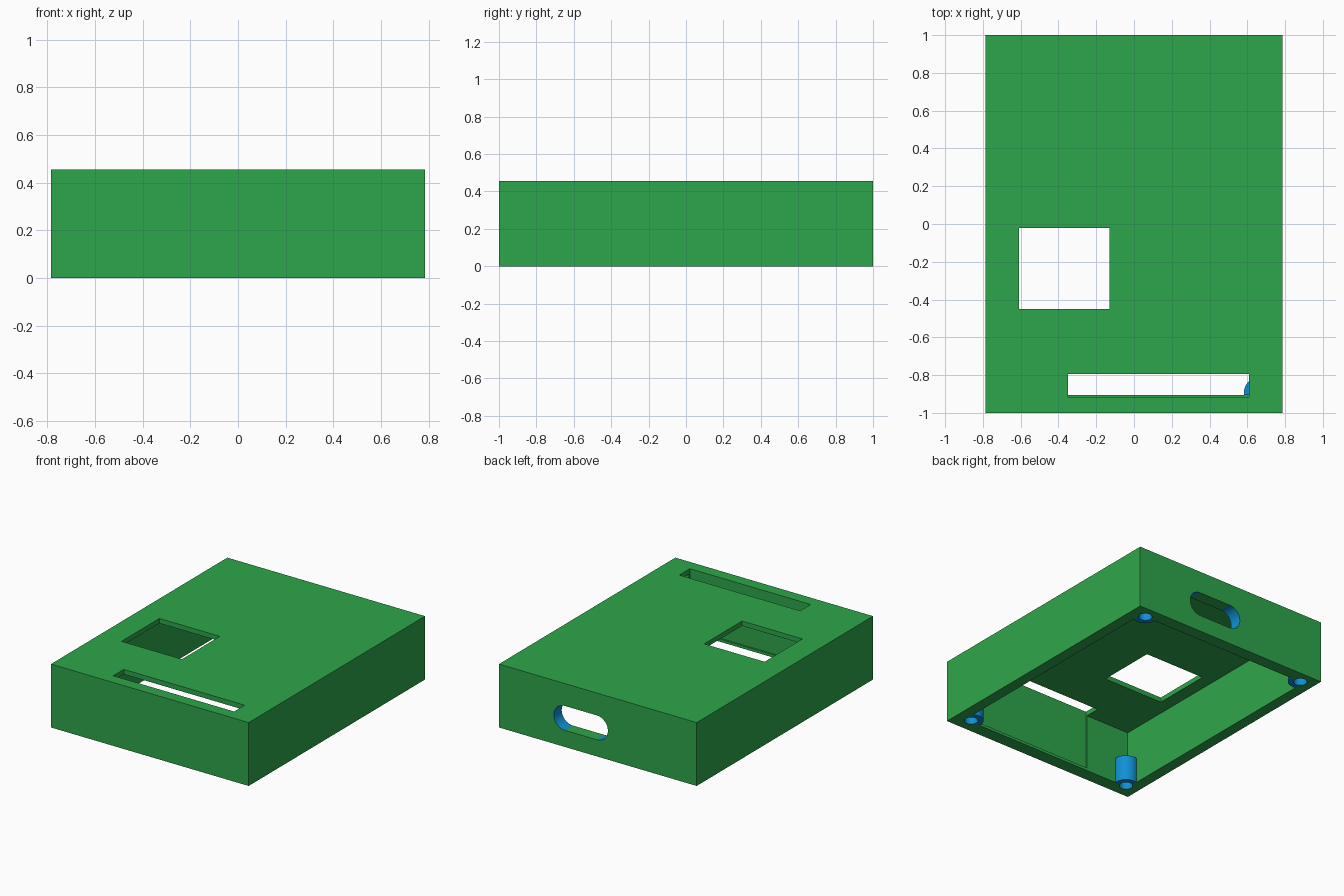
import bpy, bmesh, math
from mathutils import Matrix, Vector

if "Cube" in bpy.data.objects:
    bpy.data.objects.remove(bpy.data.objects["Cube"], do_unlink=True)

W, D, H = 0.785, 1.0, 0.455        # half width, half depth, height
CEILING = 0.42
POST_R, HOLE_R, POST_H = 0.083, 0.045, 0.185


def material(name, color):
    m = bpy.data.materials.new(name)
    m.use_nodes = True
    m.diffuse_color = (*color, 1)
    m.node_tree.nodes["Principled BSDF"].inputs["Base Color"].default_value = (*color, 1)
    return m


green = material("case green", (0.027, 0.381, 0.069))
blue = material("rounded blue", (0.005, 0.28, 0.65))


def finish(name, bm, mats):
    bmesh.ops.recalc_face_normals(bm, faces=bm.faces[:])
    mesh = bpy.data.meshes.new(name)
    bm.to_mesh(mesh)
    bm.free()
    for m in mats:
        mesh.materials.append(m)
    ob = bpy.data.objects.new(name, mesh)
    bpy.context.collection.objects.link(ob)
    return ob


def box(name, lo, hi, mats=(green, blue)):
    lo, hi = Vector(lo), Vector(hi)
    bm = bmesh.new()
    bmesh.ops.create_cube(bm, size=1)
    for v in bm.verts:
        v.co = (lo + hi) / 2 + v.co * (hi - lo)
    return finish(name, bm, mats)


def cylinder(name, x, y, r, z0, z1, mats=(green, blue)):
    bm = bmesh.new()
    bmesh.ops.create_cone(bm, cap_ends=True, segments=32, radius1=r, radius2=r,
                          depth=z1 - z0, matrix=Matrix.Translation((x, y, (z0 + z1) / 2)))
    return finish(name, bm, mats)


def stadium(name, x0, x1, z, r, y0, y1):
    bm = bmesh.new()
    pts = []
    for cx, start in ((x1 - r, -math.pi / 2), (x0 + r, math.pi / 2)):
        for i in range(17):
            a = start + math.pi * i / 16
            pts.append(bm.verts.new((cx + r * math.cos(a), y0, z + r * math.sin(a))))
    face = bm.faces.new(pts)
    out = bmesh.ops.extrude_face_region(bm, geom=[face])
    moved = [g for g in out["geom"] if isinstance(g, bmesh.types.BMVert)]
    bmesh.ops.translate(bm, verts=moved, vec=(0, y1 - y0, 0))
    return finish(name, bm, (green, blue))


def select_only(ob):
    bpy.ops.object.select_all(action='DESELECT')
    ob.select_set(True)
    bpy.context.view_layer.objects.active = ob


def combine(ob, cutter, operation='DIFFERENCE'):
    cutter.hide_render = True
    select_only(ob)
    mod = ob.modifiers.new("cut", 'BOOLEAN')
    mod.operation, mod.object, mod.solver = operation, cutter, 'EXACT'
    bpy.ops.object.modifier_apply(modifier=mod.name)
    bpy.data.objects.remove(cutter, do_unlink=True)


def cavity():
    return box("cavity_cutter", (-0.705, -0.905, -0.1), (0.705, 0.91, CEILING))


# Case shell, open underneath, with its openings
case = box("case_shell", (-W, -D, 0), (W, D, H))
combine(case, cavity())
combine(case, box("window_cutter", (-0.61, -0.45, 0.3), (-0.13, -0.02, 0.6)))
combine(case, box("slot_cutter", (-0.35, -0.915, 0.02), (0.61, -0.795, 0.6)))
combine(case, stadium("port_cutter", -0.08, 0.35, 0.207, 0.0875, 0.85, 1.1))

# Screw posts in the corners, their holes also cutting the rim
for side, x in (("left", 0.665), ("right", -0.68)):
    for end, y in (("front", -0.893), ("back", 0.91)):
        post = cylinder(f"screw_post_{end}_{side}", x, y, POST_R, 0, POST_H, (blue,))
        combine(post, cavity(), 'INTERSECT')
        for part in (post, case):
            combine(part, cylinder("hole_cutter", x, y, HOLE_R, -0.1, POST_H - 0.02))
        post.data.materials.clear()
        post.data.materials.append(blue)
        for p in post.data.polygons:
            p.material_index = 0
        select_only(post)
        bpy.ops.object.shade_smooth_by_angle(angle=math.radians(30))

# Rounded walls and hole ends are blue, every other face green
case.data.materials.clear()
for m in (green, blue):
    case.data.materials.append(m)
for p in case.data.polygons:
    rounded = max(abs(c) for c in p.normal) < 0.999
    hole_end = p.normal.z < -0.9 and 0.1 < p.center.z < 0.2
    p.material_index = 1 if rounded or hole_end else 0
select_only(case)
bpy.ops.object.shade_smooth_by_angle(angle=math.radians(30))
